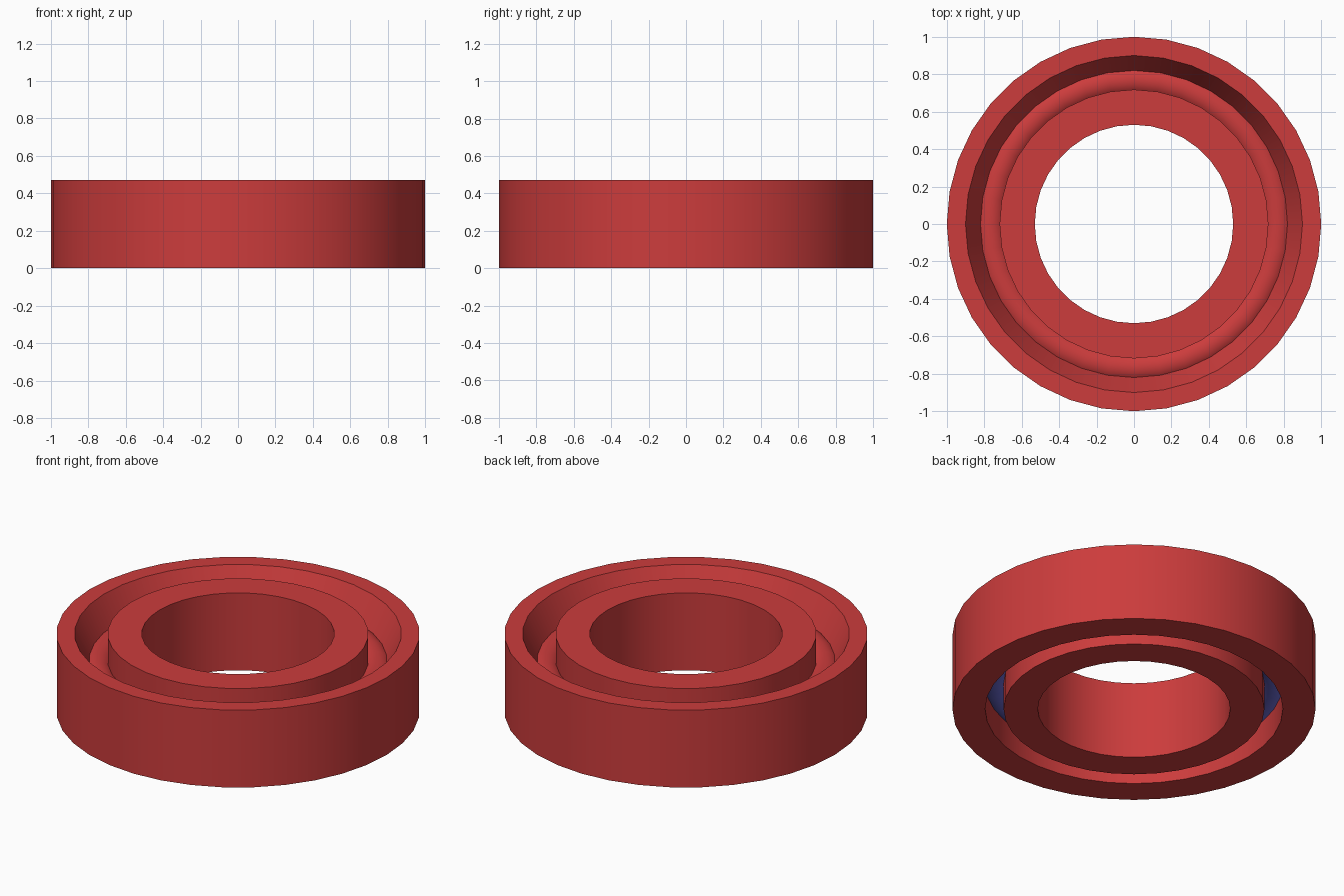
import bpy, bmesh, math

cube = bpy.data.objects.get("Cube")
if cube:
    bpy.data.objects.remove(cube, do_unlink=True)

SEGMENTS = 36


def srgb(r, g, b):
    return tuple((c / 255 / 12.92) if c < 11 else ((c / 255 + 0.055) / 1.055) ** 2.4
                 for c in (r, g, b)) + (1.0,)


def material(name, color):
    mat = bpy.data.materials.new(name)
    mat.use_nodes = True
    mat.diffuse_color = color
    mat.node_tree.nodes["Principled BSDF"].inputs["Base Color"].default_value = color
    return mat


red = material("red", srgb(204, 60, 60))
blue = material("blue", srgb(105, 105, 205))


def revolve(name, profile, mats, rule=None):
    """Spin a closed (radius, height) profile around z."""
    bm = bmesh.new()
    rings = []
    for i in range(SEGMENTS):
        a = 2 * math.pi * i / SEGMENTS
        rings.append([bm.verts.new((r * math.cos(a), r * math.sin(a), z)) for r, z in profile])
    n = len(profile)
    for i in range(SEGMENTS):
        a, b = rings[i], rings[(i + 1) % SEGMENTS]
        for j in range(n):
            k = (j + 1) % n
            bm.faces.new((a[j], b[j], b[k], a[k]))
    bmesh.ops.recalc_face_normals(bm, faces=bm.faces[:])
    bm.normal_update()
    if rule:
        for f in bm.faces:
            f.material_index = rule(f)
    mesh = bpy.data.meshes.new(name)
    bm.to_mesh(mesh)
    bm.free()
    for m in mats:
        mesh.materials.append(m)
    obj = bpy.data.objects.new(name, mesh)
    bpy.context.collection.objects.link(obj)
    bpy.ops.object.select_all(action='DESELECT')
    obj.select_set(True)
    bpy.context.view_layer.objects.active = obj
    bpy.ops.object.shade_smooth_by_angle(angle=math.radians(25))
    return obj


H = 0.47

# Outer ring: straight lower shoulder, flared upper opening
revolve("outer_ring", [(1, 0), (1, H), (0.90, H), (0.82, 0.31), (0.82, 0)], [red])

# Inner ring: plain sleeve
revolve("inner_ring", [(0.53, 0), (0.718, 0), (0.718, H), (0.53, H)], [red])

# Rolling track: round ring between the two, blue on its underside
tube = [(0.77 + 0.09 * math.cos(t), H / 2 + 0.09 * math.sin(t))
        for t in (2 * math.pi * i / 24 for i in range(24))]
revolve("rolling_track", tube, [red, blue], lambda f: int(f.normal.z < 0))
